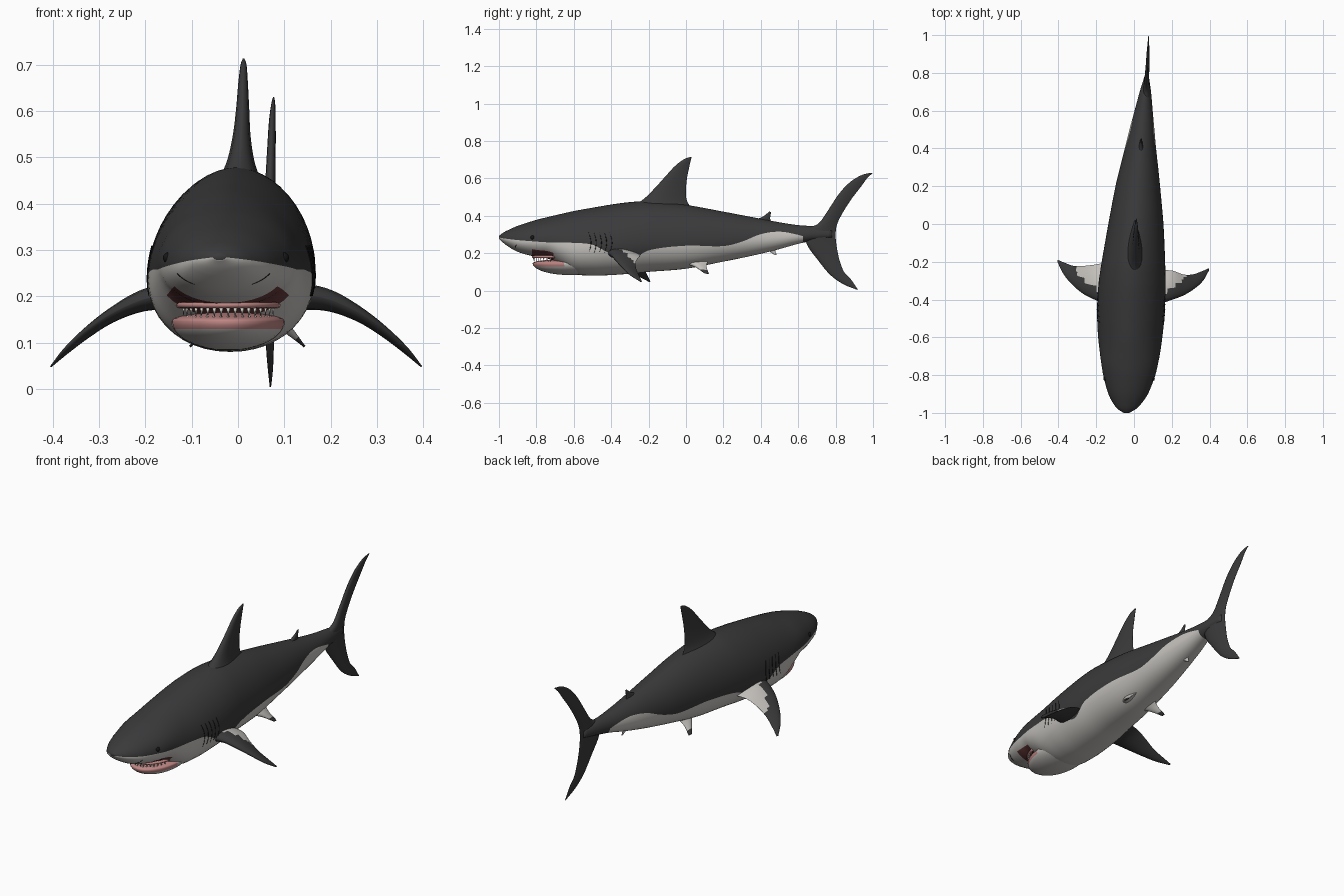
import bpy, bmesh, math
from mathutils import Vector

if "Cube" in bpy.data.objects:
    bpy.data.objects.remove(bpy.data.objects["Cube"])


def material(name, rgb):
    m = bpy.data.materials.new(name)
    m.diffuse_color = (*rgb, 1)
    m.use_nodes = True
    m.node_tree.nodes["Principled BSDF"].inputs["Base Color"].default_value = m.diffuse_color
    return m


DARK = material("slate_back", (0.042, 0.042, 0.044))
LIGHT = material("pale_belly", (0.56, 0.54, 0.51))
PINK = material("pink_gum", (0.52, 0.24, 0.23))
MAW = material("dark_mouth", (0.13, 0.04, 0.04))
TOOTH = material("ivory_teeth", (0.75, 0.72, 0.65))
BLACK = material("black_eye", (0.008, 0.008, 0.008))


def spline(rows, keys, t):
    """Smooth interpolation of table rows at key t."""
    n = len(keys)
    i = max(0, min(n - 2, sum(k <= t for k in keys) - 1))
    h = keys[i + 1] - keys[i]
    u = (t - keys[i]) / h

    def slope(k, c):
        a, b = max(0, k - 1), min(n - 1, k + 1)
        return (rows[b][c] - rows[a][c]) / (keys[b] - keys[a])
    return [(2*u**3 - 3*u*u + 1) * rows[i][c] + (u**3 - 2*u*u + u) * h * slope(i, c)
            + (3*u*u - 2*u**3) * rows[i + 1][c] + (u**3 - u*u) * h * slope(i + 1, c)
            for c in range(len(rows[0]))]


def loft(name, rings, mats, rule):
    """Skin closed rings; rule(ring, segment, centre) picks the material."""
    bm = bmesh.new()
    vs = [[bm.verts.new(p) for p in r] for r in rings]
    n = len(vs[0])
    for i in range(len(vs) - 1):
        for j in range(n):
            k = (j + 1) % n
            f = bm.faces.new((vs[i][j], vs[i][k], vs[i + 1][k], vs[i + 1][j]))
            f.material_index = rule(i, j, f.calc_center_median())
    for i, r in ((0, vs[0]), (len(vs) - 2, vs[-1])):
        f = bm.faces.new(r)
        f.material_index = rule(i, n // 2, f.calc_center_median())
    return finish(name, bm, mats)


def finish(name, bm, mats):
    bmesh.ops.recalc_face_normals(bm, faces=bm.faces)
    me = bpy.data.meshes.new(name)
    bm.to_mesh(me)
    bm.free()
    for m in mats:
        me.materials.append(m)
    me.shade_smooth()
    ob = bpy.data.objects.new(name, me)
    bpy.context.collection.objects.link(ob)
    return ob


# Body stations: y, centre x, half width, bottom z, top z, colour line z
BODY = [
    (-1.00, -.040, .014, .278, .292, .284), (-.98, -.038, .048, .258, .308, .280),
    (-.95, -.035, .075, .235, .324, .276), (-.90, -.031, .105, .207, .346, .270),
    (-.80, -.025, .138, .180, .378, .262), (-.74, -.023, .150, .172, .393, .258),
    (-.68, -.021, .160, .135, .407, .258), (-.60, -.020, .170, .090, .425, .255),
    (-.50, -.017, .178, .080, .443, .245), (-.40, -.014, .180, .083, .460, .195),
    (-.30, -.009, .177, .090, .473, .165), (-.20, -.003, .168, .100, .478, .215),
    (.00, .010, .146, .117, .458, .240), (.20, .020, .118, .155, .422, .238),
    (.30, .027, .101, .175, .403, .262), (.40, .034, .083, .197, .384, .302),
    (.50, .042, .066, .222, .365, .315), (.60, .051, .048, .250, .350, .298),
    (.70, .060, .030, .270, .342, .268), (.78, .067, .012, .283, .325, .278)]
KEYS = [r[0] for r in BODY]
LOW, UP = 11, 15


def flank(y, z, side):
    """Point on the body surface at a given y and z."""
    _, cx, w, zb, zt, _ = spline(BODY, KEYS, y)
    zc = zb + .42 * (zt - zb)
    s = (z - zc) / ((zt - zc) if z > zc else (zc - zb))
    return Vector((cx + side * w * math.sqrt(max(0, 1 - s * s)), y, z))


def body_ring(y):
    _, cx, w, zb, zt, line = spline(BODY, KEYS, y)
    zc = zb + .42 * (zt - zb)
    s = (line - zc) / ((zt - zc) if line > zc else (zc - zb))
    b = math.asin(max(-.98, min(.98, s)))
    q = math.pi / 2
    angs = [-q + (b + q) * j / LOW for j in range(LOW)] + [b + (q - b) * j / UP for j in range(UP + 1)]
    half = [(w * max(0, math.cos(a)) ** (1.08 if a > 0 else .95),
             zc + math.sin(a) * ((zt - zc) if a > 0 else (zc - zb))) for a in angs]
    right = [(cx + x, y, z) for x, z in half]
    left = [(cx - x, y, z) for x, z in half[-2:0:-1]]
    return right + left


def body_rule(i, j, c):
    k = j if j < LOW + UP else 2 * (LOW + UP) - 1 - j
    if k < 7 and -.83 < c.y < -.70:
        return 2
    return 1 if k < LOW and c.y < .62 else 0


ys = [-1 + .04 * (i / 8) ** 1.5 for i in range(8)] + [-.96 + 1.74 * i / 90 for i in range(91)]
loft("body", [body_ring(y) for y in ys], [DARK, LIGHT, MAW], body_rule)

# Lower jaw with a pink gum rim
bm = bmesh.new()
bmesh.ops.create_uvsphere(bm, u_segments=40, v_segments=24, radius=1)
for v in bm.verts:
    v.co = Vector((-.021 + .122 * v.co.x, -.62 + .2 * v.co.y, .146 + .063 * v.co.z * (.35 if v.co.z > 0 else 1)))
for f in bm.faces:
    c = f.calc_center_median()
    f.material_index = 1 if c.z > .132 and c.y < -.66 else 0
finish("lower_jaw", bm, [LIGHT, PINK])


# Pink upper gum following the mouth arc
def arc(t, rx, ry, z):
    return Vector((-.021 + rx * math.sin(t), -.66 - ry * math.cos(t), z))


gum = []
for i in range(29):
    t = -1.3 + 2.6 * i / 28
    c = arc(t, .108, .155, .181)
    out = Vector((math.sin(t), -math.cos(t), 0))
    gum.append([c + out * .009 * math.cos(a) + Vector((0, 0, .007 * math.sin(a)))
                for a in (k * math.pi / 4 for k in range(8))])
loft("upper_gum", gum, [PINK], lambda i, j, c: 0)


# Rows of pointed teeth
def teeth(name, count, rx, ry, z, height):
    bm = bmesh.new()
    for i in range(count):
        t = -1.15 + 2.3 * i / (count - 1)
        p = arc(t, rx, ry, z)
        side = Vector((math.cos(t), math.sin(t), 0)) * .006
        out = Vector((math.sin(t), -math.cos(t), 0)) * .003
        base = [bm.verts.new(p + d) for d in (side, out, -side, -out)]
        tip = bm.verts.new(p + Vector((0, 0, height)))
        bm.faces.new(base)
        for k in range(4):
            bm.faces.new((base[k], base[(k + 1) % 4], tip))
    finish(name, bm, [TOOTH])


teeth("upper_teeth", 17, .106, .155, .179, -.024)
teeth("lower_teeth", 15, .096, .142, .147, .017)


# Fins: rows of leading edge xyz, trailing edge xyz, half thickness
def fin(name, rows, mats=(DARK,), rule=lambda s, under, c: 0, steps=28, sections=9):
    keys = list(range(len(rows)))
    at = lambda s: spline(rows, keys, s * (len(rows) - 1))
    mid = lambda r: (Vector(r[:3]) + Vector(r[3:6])) / 2
    rings = []
    for i in range(steps + 1):
        s = i / steps
        r = at(s)
        le, te = Vector(r[:3]), Vector(r[3:6])
        span = mid(at(min(1, s + .03))) - mid(at(max(0, s - .03)))
        nrm = (te - le).cross(span).normalized()
        us = [(1 - math.cos(math.pi * k / sections)) / 2 for k in range(sections + 1)]
        th = lambda u: 2.6 * max(r[6], .0005) * math.sqrt(u) * (1 - u) + .0006
        rings.append([le.lerp(te, u) + nrm * th(u) for u in us]
                     + [le.lerp(te, u) - nrm * th(u) for u in us[::-1]])
    return loft(name, rings, list(mats), lambda i, j, c: rule(i / steps, j > sections, c))


def flat_fin(name, rows, **kw):
    """Upright fin: x, leading y z, trailing y z, half thickness."""
    fin(name, [(x, a, b, x, c, d, t) for x, a, b, c, d, t in rows], **kw)


flat_fin("dorsal_fin", [
    (.004, -.29, .445, .04, .43, .050), (.006, -.22, .495, .005, .48, .030),
    (.008, -.165, .55, .0, .54, .019), (.010, -.115, .605, .005, .60, .014),
    (.011, -.06, .665, .015, .65, .010), (.012, -.01, .703, .024, .69, .006),
    (.012, .022, .714, .030, .713, .001)])

flat_fin("tail_fin", [
    (.070, .912, .005, .920, .004, .001), (.070, .84, .035, .882, .06, .005),
    (.069, .77, .085, .845, .10, .008), (.068, .70, .17, .82, .165, .011),
    (.066, .645, .25, .805, .24, .016), (.066, .645, .325, .80, .30, .018),
    (.067, .71, .36, .808, .355, .014), (.069, .76, .43, .84, .42, .011),
    (.072, .82, .52, .885, .49, .009), (.074, .88, .582, .935, .555, .007),
    (.076, .94, .618, .968, .60, .004), (.077, .99, .630, .998, .628, .001)], steps=50)

flat_fin("second_dorsal_fin", [
    (.036, .36, .375, .46, .36, .012), (.038, .41, .395, .45, .385, .007),
    (.040, .445, .422, .455, .420, .001)], steps=10)
flat_fin("anal_fin", [
    (.038, .40, .225, .49, .24, .012), (.040, .44, .212, .478, .215, .007),
    (.042, .475, .190, .485, .190, .001)], steps=10, mats=(LIGHT,))

# Paired fins on both flanks; the trailing edge sits further back on the left
for side, label, cx, dy in ((1, "right", 0, -.045), (-1, "left", -.008, 0)):
    X = lambda x: cx + side * x
    rows = [(X(.12), -.43, .205, X(.12), -.20 + dy, .195, .030),
            (X(.19), -.405, .195, X(.20), -.215 + dy * .7, .185, .023),
            (X(.26), -.37 + dy * .2, .165, X(.26), -.222 + dy, .155, .015),
            (X(.32), -.32 + dy * .5, .125, X(.31), -.222 + dy, .118, .010),
            (X(.365), -.265 + dy * .8, .085, X(.355), -.207 + dy, .082, .006),
            (X(.397), -.20 + dy, .048, X(.395), -.19 + dy, .048, .001)]
    fin(label + "_pectoral_fin", rows, (DARK, LIGHT),
        lambda s, under, c, up=side: 1 if under == (up > 0) and s < .52 and c.y > -.385 + .25 * s else 0)
    P = lambda x: .02 + side * x
    fin(label + "_pelvic_fin", [
        (P(.05), -.01, .15, P(.05), .12, .165, .018), (P(.085), .045, .13, P(.085), .11, .13, .010),
        (P(.125), .10, .092, P(.122), .122, .09, .001)], (LIGHT, DARK),
        lambda s, under, c: 1 if s > .78 else 0, steps=14)

    # Eye
    bm = bmesh.new()
    bmesh.ops.create_uvsphere(bm, u_segments=16, v_segments=10, radius=.012)
    bmesh.ops.translate(bm, verts=bm.verts, vec=flank(-.82, .283, side) - Vector((side * .006, 0, 0)))
    finish(label + "_eye", bm, [BLACK])

    # Nostril and gill slits as thin strips lying on the skin
    def slit(name, pts, w):
        rings = []
        for i, p in enumerate(pts):
            h = w * math.sin(math.pi * (i + .3) / (len(pts) - .4))
            rings.append([p + Vector((a * .002, b * h, 0)) for a, b in ((1, 0), (0, 1), (-1, 0), (0, -1))])
        loft(name, rings, [BLACK], lambda i, j, c: 0)

    slit(label + "_nostril", [flank(-.915 + .002 * k, .225 + .004 * k, side) for k in range(7)], .003)
    for g in range(5):
        slit(f"{label}_gill_{g + 1}",
             [flank(-.52 + .028 * g + .012 * math.sin(math.pi * k / 10), .20 + .011 * k, side)
              for k in range(11)], .002)
